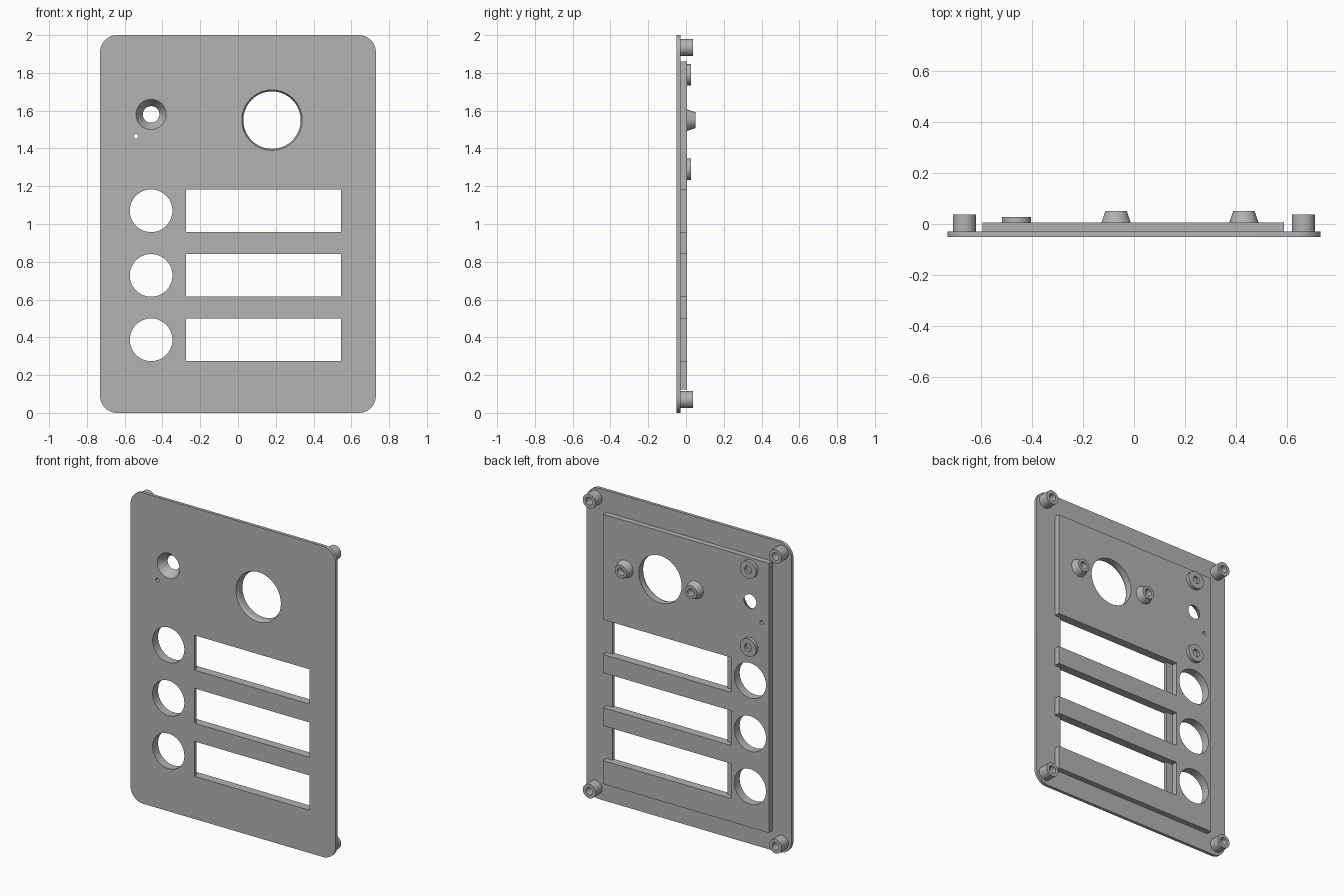
import bpy, bmesh, math
from mathutils import Matrix

cube = bpy.data.objects.get("Cube")
if cube:
    bpy.data.objects.remove(cube, do_unlink=True)

grey = bpy.data.materials.new("plain grey")
grey.use_nodes = True
grey.diffuse_color = (0.45, 0.45, 0.45, 1)
grey.node_tree.nodes["Principled BSDF"].inputs["Base Color"].default_value = (0.45, 0.45, 0.45, 1)

FRONT, SEAM, BACK = -0.05, -0.03, 0.005   # depth of the plate and backing layers


def finish(name, bm):
    mesh = bpy.data.meshes.new(name)
    bmesh.ops.recalc_face_normals(bm, faces=bm.faces)
    bm.to_mesh(mesh)
    bm.free()
    mesh.materials.append(grey)
    ob = bpy.data.objects.new(name, mesh)
    bpy.context.collection.objects.link(ob)
    return ob


def box(name, x0, x1, y0, y1, z0, z1, corner=0):
    bm = bmesh.new()
    bmesh.ops.create_cube(bm, size=1)
    for v in bm.verts:
        v.co = ((x0, x1)[v.co.x > 0], (y0, y1)[v.co.y > 0], (z0, z1)[v.co.z > 0])
    if corner:
        edges = [e for e in bm.edges if abs(e.verts[0].co.y - e.verts[1].co.y) > 1e-4]
        bmesh.ops.bevel(bm, geom=edges, offset=corner, segments=10, profile=0.5, affect='EDGES')
    return finish(name, bm)


def cone(name, x, z, y0, y1, r0, r1=None, sides=48):
    """Round solid along y, radius r0 at y0 and r1 at y1."""
    bm = bmesh.new()
    place = Matrix.Translation((x, (y0 + y1) / 2, z)) @ Matrix.Rotation(-math.pi / 2, 4, 'X')
    bmesh.ops.create_cone(bm, cap_ends=True, segments=sides, radius1=r0,
                          radius2=r0 if r1 is None else r1, depth=y1 - y0, matrix=place)
    return finish(name, bm)


def cut(target, cutters):
    for c in cutters:
        mod = target.modifiers.new(c.name, 'BOOLEAN')
        mod.operation = 'DIFFERENCE'
        mod.solver = 'EXACT'
        mod.object = c
    bpy.context.view_layer.update()
    graph = bpy.context.evaluated_depsgraph_get()
    mesh = bpy.data.meshes.new_from_object(target.evaluated_get(graph))
    target.modifiers.clear()
    target.data = mesh
    for c in cutters:
        bpy.data.objects.remove(c, do_unlink=True)


def smooth(ob):
    bpy.ops.object.select_all(action='DESELECT')
    ob.select_set(True)
    bpy.context.view_layer.objects.active = ob
    bpy.ops.object.shade_smooth_by_angle(angle=math.radians(30))


# Front plate and thinner backing panel
plate = box("front_plate", -0.73, 0.73, FRONT, SEAM, 0, 2, corner=0.09)
backing = box("backing_panel", -0.593, 0.587, SEAM, BACK, 0.125, 1.86)

plate_cutters, backing_cutters = [], []

# Button holes and label windows; the windows run out of the backing's side
for z in (1.07, 0.728, 0.387):
    for group in (plate_cutters, backing_cutters):
        group.append(cone("button_cutter", -0.46, z, -0.1, 0.1, 0.113))
    plate_cutters.append(box("window_cutter", -0.275, 0.545, -0.1, 0.1, z - 0.112, z + 0.112))
    backing_cutters.append(box("slot_cutter", -0.325, 0.7, -0.1, 0.1, z - 0.112, z + 0.112))

# Large round opening, tapered sensor hole and pinhole
plate_cutters.append(cone("opening_cutter", 0.18, 1.55, FRONT - 0.02, SEAM + 0.02, 0.168, 0.144, 64))
backing_cutters.append(cone("opening_cutter", 0.18, 1.55, -0.1, 0.1, 0.152, sides=64))
slope = (0.08 - 0.044) / (BACK - FRONT)
for group in (plate_cutters, backing_cutters):
    group.append(cone("sensor_cutter", -0.46, 1.58, FRONT - 0.02, BACK + 0.02,
                      0.08 + slope * 0.02, 0.044 - slope * 0.02))
    group.append(cone("pinhole_cutter", -0.54, 1.465, -0.1, 0.1, 0.012, sides=16))

cut(plate, plate_cutters)
cut(backing, backing_cutters)
smooth(plate)
smooth(backing)


# Hollow screw bosses on the back
def boss(name, x, z, base, top, r0, r1):
    ob = cone(name, x, z, base, top, r0, r1)
    cut(ob, [cone("bore_cutter", x, z, base + 0.003, top + 0.02, 0.024, sides=32)])
    smooth(ob)


for side, x in (("left", 0.663), ("right", -0.663)):
    for level, z in (("upper", 1.935), ("lower", 0.07)):
        boss(f"{level}_{side}_corner_boss", x, z, SEAM, 0.038, 0.045, 0.045)
for side, x in (("left", 0.43), ("right", -0.07)):
    boss(f"{side}_opening_boss", x, 1.55, BACK, 0.05, 0.057, 0.042)
for level, z in (("upper", 1.79), ("lower", 1.29)):
    boss(f"{level}_sensor_boss", -0.46, z, BACK, 0.027, 0.057, 0.057)
